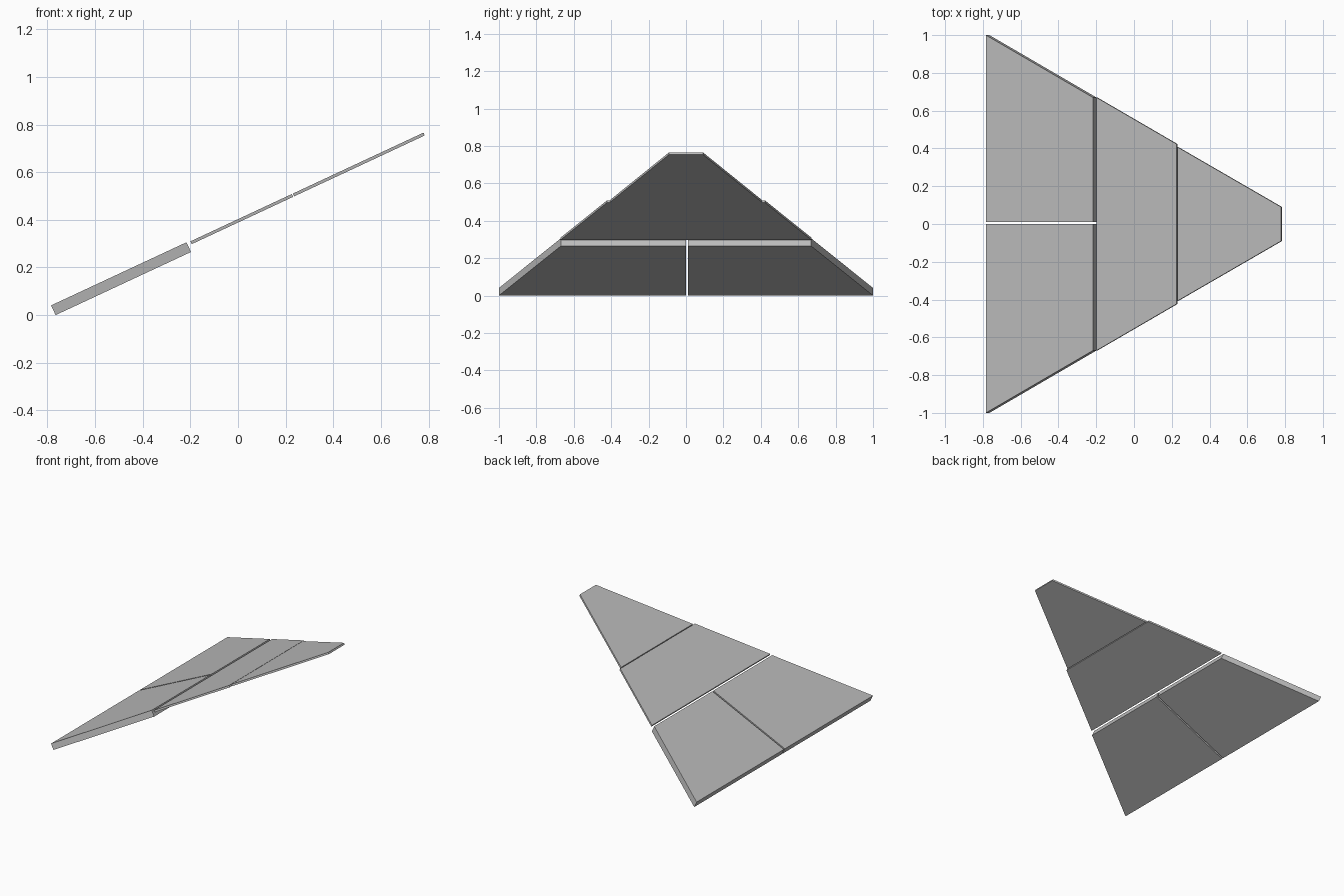
import bpy, bmesh, math
from mathutils import Matrix

cube = bpy.data.objects.get("Cube")
if cube:
    bpy.data.objects.remove(cube)

# One plain grey for every panel
grey = bpy.data.materials.new("plain_grey")
grey.use_nodes = True
colour = (0.5, 0.5, 0.5, 1)
grey.diffuse_color = colour
grey.node_tree.nodes["Principled BSDF"].inputs["Base Color"].default_value = colour

# Frame of the tilted fin: local x runs up the slope, local z is its normal
SLOPE = Matrix.Translation((-0.775, 0, 0.0205)) @ Matrix.Rotation(-math.radians(25), 4, 'Y')


def panel(name, outline, middle, thickness):
    """Extrude a flat outline into a slab lying along the slope."""
    bm = bmesh.new()
    low = middle - thickness / 2
    face = bm.faces.new([bm.verts.new((u, y, low)) for u, y in outline])
    top = bmesh.ops.extrude_face_region(bm, geom=[face])["geom"]
    bmesh.ops.translate(bm, vec=(0, 0, thickness),
                        verts=[g for g in top if isinstance(g, bmesh.types.BMVert)])
    bmesh.ops.recalc_face_normals(bm, faces=bm.faces)
    mesh = bpy.data.meshes.new(name)
    bm.to_mesh(mesh)
    bm.free()
    mesh.materials.append(grey)
    obj = bpy.data.objects.new(name, mesh)
    obj.matrix_world = SLOPE
    bpy.context.collection.objects.link(obj)


# Two thick base panels with a narrow slot between them
BASE_END = 0.627
for name, side, inner in (("base_panel_back", 1, 0.010), ("base_panel_front", -1, -0.001)):
    panel(name, [(0, inner), (BASE_END, inner), (BASE_END, side * 0.669), (0, side)], 0, 0.045)

# Thin middle and tip panels
for name, start, end, wide, narrow in (("middle_panel", 0.644, 1.113, 0.67, 0.423),
                                       ("tip_panel", 1.118, 1.723, 0.407, 0.09)):
    panel(name, [(start, -wide), (end, -narrow), (end, narrow), (start, wide)], 0.0125, 0.013)
